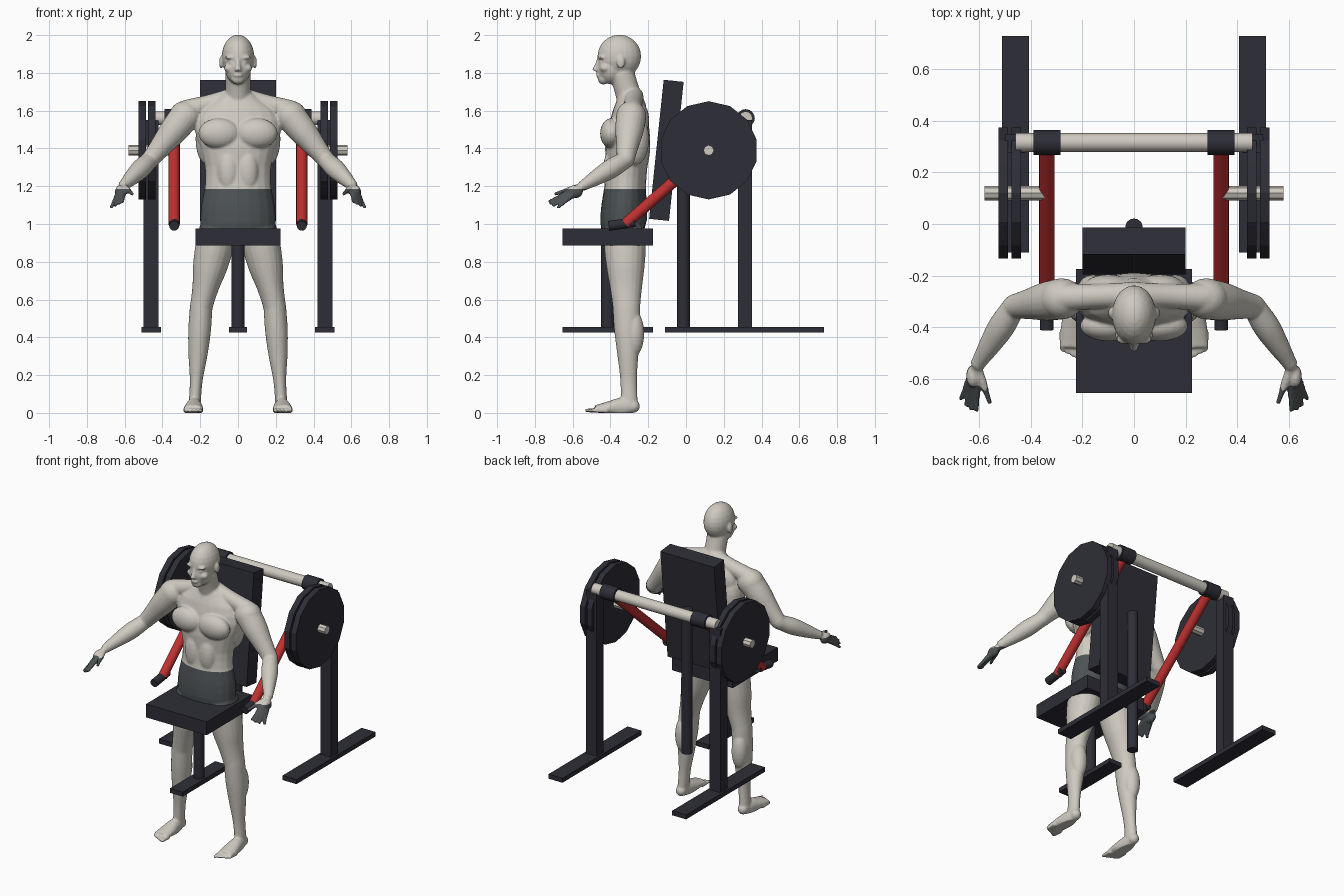
import bpy, bmesh, math
from mathutils import Vector, Matrix

cube = bpy.data.objects.get("Cube")
if cube:
    bpy.data.objects.remove(cube, do_unlink=True)


def material(name, red, green, blue):
    mat = bpy.data.materials.new(name)
    mat.use_nodes = True
    colour = (red, green, blue, 1)
    mat.diffuse_color = colour
    mat.node_tree.nodes["Principled BSDF"].inputs["Base Color"].default_value = colour
    return mat


DARK = material("dark frame", .027, .027, .038)
RED = material("red lever", .52, .03, .03)
PALE = material("pale grey", .62, .59, .53)
SHORTS = material("grey shorts", .075, .085, .09)


def finish(bm, name, materials, mirrored):
    bmesh.ops.recalc_face_normals(bm, faces=bm.faces)
    mesh = bpy.data.meshes.new(name)
    bm.to_mesh(mesh)
    bm.free()
    obj = bpy.data.objects.new(name, mesh)
    bpy.context.collection.objects.link(obj)
    for mat in materials:
        mesh.materials.append(mat)
    if mirrored:
        mirror = obj.modifiers.new("other side", "MIRROR")
        mirror.use_mirror_merge = False
    return obj


def smooth(obj, degrees):
    bpy.ops.object.select_all(action="DESELECT")
    obj.select_set(True)
    bpy.context.view_layer.objects.active = obj
    bpy.ops.object.shade_smooth_by_angle(angle=math.radians(degrees))


def box(name, centre, size, tilt=0, mirrored=False):
    bm = bmesh.new()
    turn = Matrix.Rotation(math.radians(tilt), 4, "X")
    place = Matrix.Translation(centre) @ turn @ Matrix.Diagonal(size).to_4x4()
    bmesh.ops.create_cube(bm, size=1, matrix=place)
    return finish(bm, name, [DARK], mirrored)


def rod(name, start, end, radius, mat, sides=16, mirrored=False):
    start, end = Vector(start), Vector(end)
    along = end - start
    turn = along.to_track_quat("Z", "Y").to_matrix().to_4x4()
    bm = bmesh.new()
    bmesh.ops.create_cone(bm, cap_ends=True, segments=sides, radius1=radius, radius2=radius,
                          depth=along.length,
                          matrix=Matrix.Translation(start.lerp(end, .5)) @ turn)
    obj = finish(bm, name, [mat], mirrored)
    if sides == 16:
        smooth(obj, 30)


def cross_rod(name, inner, outer, hub, radius, mat, sides=16):
    """A rod parallel to x on each side, centred on the hub line."""
    rod(name, (inner, *hub), (outer, *hub), radius, mat, sides, mirrored=True)


# Seat, backrest and their posts
SEAT_Y, FLOOR = -.415, .44
box("seat", (0, SEAT_Y, .93), (.45, .48, .09))
box("seat_foot", (0, SEAT_Y, FLOOR), (.095, .48, .03))
rod("seat_post", (0, SEAT_Y, FLOOR), (0, SEAT_Y, .9), .035, DARK)
box("backrest", (0, -.104, 1.39), (.4, .106, .74), tilt=-6)
rod("backrest_post", (0, -.013, .455), (0, -.013, 1.42), .034, DARK)

# Standing frame with crossbar
pivot, weight = (.316, 1.56), (.12, 1.39)
cross_rod("crossbar", 0, .46, pivot, .036, PALE)
cross_rod("pivot_sleeves", .285, .39, pivot, .048, DARK)
box("uprights", (.46, .312, .99), (.08, .075, 1.12), mirrored=True)
box("base_feet", (.46, .31, FLOOR), (.104, .84, .03), mirrored=True)

# Swinging levers with handles and weights
LEVER_X = .338
rod("levers", (LEVER_X, *pivot), (LEVER_X, -.32, 1), .03, RED, mirrored=True)
rod("handles", (LEVER_X, -.27, 1.01), (LEVER_X, -.41, .99), .026, DARK, mirrored=True)
cross_rod("weight_axles", .345, .58, weight, .028, PALE, sides=8)
cross_rod("inner_plates", .438, .476, weight, .26, DARK, sides=14)
cross_rod("outer_plates", .488, .526, weight, .26, DARK, sides=14)

# Figure: overlapping volumes, built for one side and mirrored
body = bmesh.new()
FORWARD, UP = Vector((0, 1, 0)), Vector((0, 0, 1))


def ball(x, y, z, width, depth, height):
    place = Matrix.Translation((x, y, z)) @ Matrix.Diagonal((width, depth, height, 1))
    bmesh.ops.create_uvsphere(body, u_segments=20, v_segments=12, radius=1, matrix=place)


def blend(values, t):
    """Smooth curve through evenly spaced values, for t from start to end."""
    last = len(values) - 1
    i = min(int(t * last), last - 1)
    f = t * last - i
    b, c = values[i], values[i + 1]
    a, d = values[max(i - 1, 0)], values[min(i + 2, last)]
    ease_in, ease_out = (c - a) / 2, (d - b) / 2
    hump = f * (1 - f)
    return b + (c - b) * f * f * (3 - 2 * f) + hump * ((1 - f) * ease_in - f * ease_out)


def limb(start, end, widths, depths=None, facing=UP, steps=16, sides=20):
    start, end = Vector(start), Vector(end)
    along = (end - start).normalized()
    deep = (facing - along * facing.dot(along)).normalized()
    wide = along.cross(deep)
    rings = []
    for i in range(steps + 1):
        t = i / steps
        centre = start.lerp(end, t)
        across = wide * blend(widths, t)
        through = deep * blend(depths or widths, t)
        angles = [math.tau * k / sides for k in range(sides)]
        rings.append([body.verts.new(centre + across * math.cos(a) + through * math.sin(a))
                      for a in angles])
    for ring, following in zip(rings, rings[1:]):
        for k in range(sides):
            body.faces.new((ring[k], ring[k - 1], following[k - 1], following[k]))
    body.faces.new(rings[0])
    body.faces.new(rings[-1])


# Torso, neck and muscles
limb((0, -.34, .9), (0, -.29, 1.7), (.19, .2, .195, .175, .175, .2, .23, .2, .07),
     (.1, .12, .12, .11, .11, .12, .11, .09, .06), FORWARD)
limb((0, -.28, 1.6), (0, -.34, 1.8), (.075, .066, .066))
limb((0, -.275, 1.68), (.28, -.285, 1.6), (.05, .048, .055))
ball(.1, -.395, 1.48, .11, .06, .08)
ball(.16, -.27, 1.45, .065, .075, .14)
ball(.1, -.25, 1.55, .1, .055, .1)
ball(.05, -.39, 1.28, .06, .05, .12)
ball(.085, -.275, 1.04, .09, .07, .09)

# Head and face
ball(0, -.353, 1.887, .086, .116, .115)
ball(0, -.395, 1.825, .07, .075, .085)
ball(0, -.437, 1.768, .036, .03, .03)
ball(0, -.464, 1.788, .026, .013, .012)
limb((0, -.46, 1.88), (0, -.48, 1.81), (.01, .012, .018))
ball(.036, -.447, 1.882, .034, .02, .01)
ball(.034, -.447, 1.855, .014, .013, .01)
ball(.045, -.43, 1.825, .03, .026, .022)
ball(.09, -.345, 1.855, .01, .022, .034)

# Arm
shoulder, elbow, wrist = Vector((.28, -.29, 1.57)), Vector((.465, -.32, 1.34)), \
    Vector((.61, -.55, 1.2))
ball(*shoulder, .085, .08, .082)
limb(shoulder, elbow, (.08, .075, .06, .048))
ball(*elbow, .046, .046, .046)
limb(elbow, wrist, (.046, .052, .042, .028))

# Hand: palm, thumb and a fan of fingers
ball(.625, -.59, 1.17, .026, .045, .035)
reaches = [Vector((.02 * k, -.17 + .005 * k * k, -.08 - .01 * k)) for k in range(4)]
for reach in reaches + [Vector((-.05, -.14, -.04))]:
    tip = wrist + reach
    limb(wrist, tip, (.02, .018, .017, .012, .01), sides=10)
    ball(*tip, .01, .01, .01)

# Leg
hip, knee, ankle = Vector((.105, -.325, .97)), Vector((.195, -.315, .56)), \
    Vector((.23, -.3, .04))
limb(hip, knee, (.1, .1, .09, .07, .06), (.11, .11, .1, .085, .073), FORWARD)
limb(knee, ankle, (.06, .06, .05, .034, .032), (.073, .068, .055, .044, .045), FORWARD)
ball(.21, -.275, .42, .052, .054, .12)

# Foot with a slanting row of toes
ball(.23, -.28, .035, .034, .036, .035)
limb((.23, -.27, .035), (.238, -.48, .022), (.03, .04, .05, .05), (.03, .05, .035, .02))
for k in range(5):
    toe = Vector((.197 + .02 * k, -.525 + .01 * k, .013))
    limb(toe - FORWARD * -.07, toe, (.014, .011), sides=10)
    ball(*toe, .01, .012, .01)

# Fuse and soften the volumes
figure = finish(body, "figure", [PALE, SHORTS], mirrored=True)
fuse = figure.modifiers.new("fuse", "REMESH")
fuse.mode = "VOXEL"
fuse.voxel_size = .0065
soften = figure.modifiers.new("soften", "SMOOTH")
soften.iterations = 5
bpy.context.view_layer.update()
graph = bpy.context.evaluated_depsgraph_get()
fused = bpy.data.meshes.new_from_object(figure.evaluated_get(graph))
figure.modifiers.clear()

# Cut the shorts into the skin between waist and hem
WAIST, HEM = 1.185, .93
skin = bmesh.new()
skin.from_mesh(fused)
bpy.data.meshes.remove(fused)
for height in (WAIST, HEM):
    bmesh.ops.bisect_plane(skin, geom=skin.verts[:] + skin.edges[:] + skin.faces[:],
                           plane_co=UP * height, plane_no=UP)
for face in skin.faces:
    face.material_index = int(HEM < face.calc_center_median().z < WAIST)
for vert in skin.verts:
    vert.co.z = max(vert.co.z, 0)
skin.to_mesh(figure.data)
skin.free()
smooth(figure, 60)
